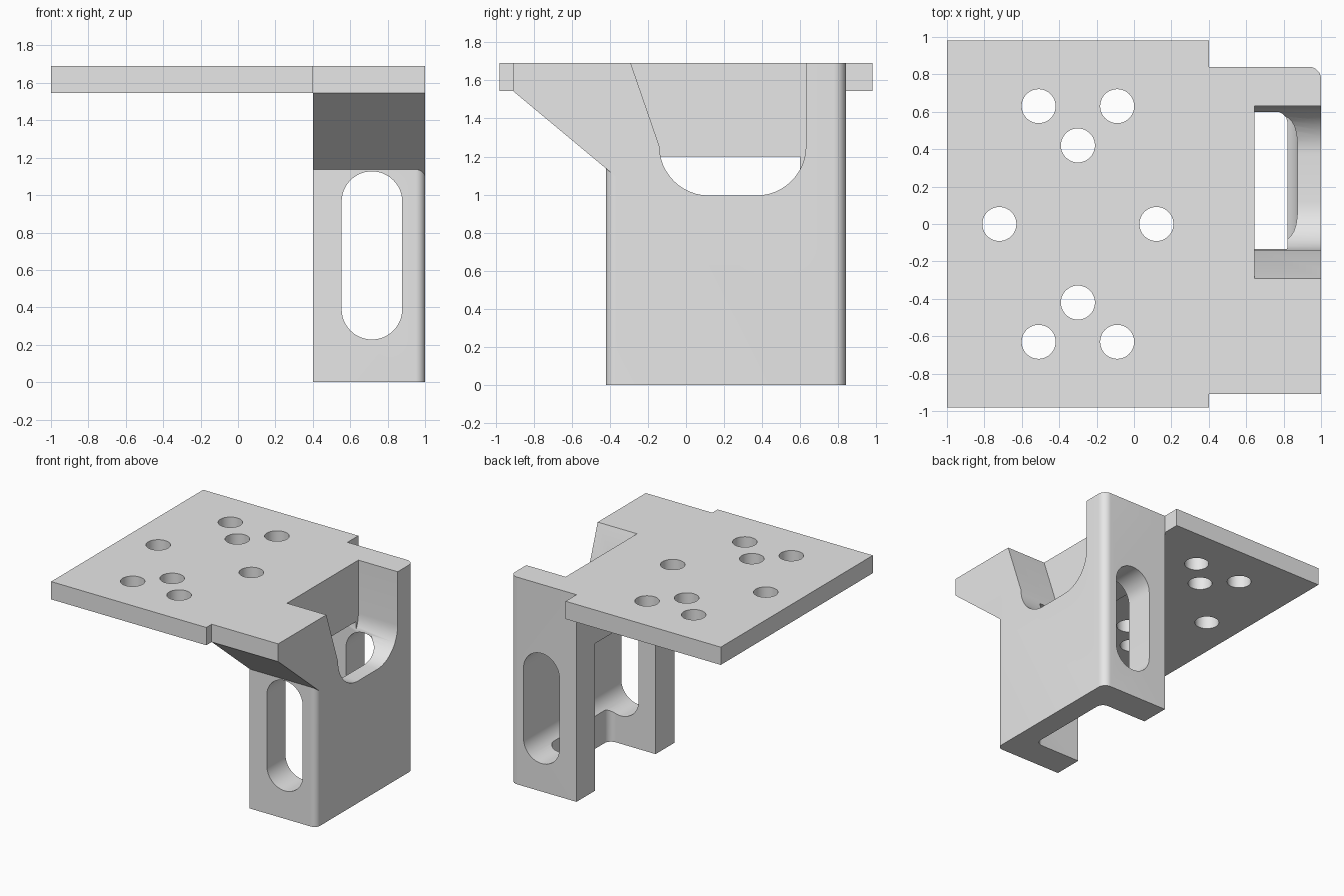
import bpy, bmesh
from math import sin, cos, pi
from mathutils import Vector

cube = bpy.data.objects.get("Cube")
if cube:
    bpy.data.objects.remove(cube, do_unlink=True)

grey = bpy.data.materials.new("light_grey")
grey.use_nodes = True
grey.diffuse_color = (0.8, 0.8, 0.8, 1)
grey.node_tree.nodes["Principled BSDF"].inputs["Base Color"].default_value = (0.8, 0.8, 0.8, 1)


def arc(cx, cy, r, start, end, steps=12):
    """Points on an arc, angles in quarter turns."""
    angles = [(start + (end - start) * i / steps) * pi / 2 for i in range(steps + 1)]
    return [(cx + r * cos(a), cy + r * sin(a)) for a in angles]


def prism(name, outline, low, high, axis="z"):
    """Extrude a closed outline along one axis."""
    place = {"x": lambda a, b, c: (c, a, b),
             "y": lambda a, b, c: (a, c, b),
             "z": lambda a, b, c: (a, b, c)}[axis]
    bm = bmesh.new()
    face = bm.faces.new([bm.verts.new(place(a, b, low)) for a, b in outline])
    grown = bmesh.ops.extrude_face_region(bm, geom=[face])["geom"]
    shift = Vector(place(0, 0, high - low))
    bmesh.ops.translate(bm, vec=shift, verts=[v for v in grown if isinstance(v, bmesh.types.BMVert)])
    bmesh.ops.recalc_face_normals(bm, faces=bm.faces)
    mesh = bpy.data.meshes.new(name)
    bm.to_mesh(mesh)
    bm.free()
    mesh.materials.append(grey)
    obj = bpy.data.objects.new(name, mesh)
    bpy.context.collection.objects.link(obj)
    return obj


def combine(target, tool, operation):
    """Apply a boolean and discard the tool."""
    tool.hide_render = True
    mod = target.modifiers.new(operation.lower(), "BOOLEAN")
    mod.operation, mod.solver, mod.object = operation, "EXACT", tool
    bpy.context.view_layer.objects.active = target
    bpy.ops.object.modifier_apply(modifier=mod.name)
    bpy.data.objects.remove(tool, do_unlink=True)


TOP, UNDER = 1.69, 1.545
INNER, OUTER = 0.4, 1.0

# Upright column with rounded outer corners
column = [(INNER, -0.42)] + arc(0.95, -0.37, 0.05, -1, 0) + arc(0.935, 0.775, 0.065, 0, 1) + [(INNER, 0.84)]
bracket = prism("mounting_bracket", column, 0, TOP)

# Top plate, and its narrower front extension over the gusset
plate = prism("plate", [(-1, -0.98), (INNER, -0.98), (INNER, -0.91), (OUTER, -0.91),
                        (OUTER, 0.5), (INNER + 0.1, 0.5), (INNER + 0.1, 0.84),
                        (INNER, 0.84), (INNER, 0.98), (-1, 0.98)], UNDER, TOP)
combine(bracket, plate, "UNION")

# Sloping gusset under the extension
gusset = prism("gusset", [(-0.91, UNDER), (-0.34, 1.07), (-0.34, 1.6), (-0.91, 1.6)], INNER, OUTER, "x")
combine(bracket, gusset, "UNION")

# Channel cavity, open at the bottom and inner side
cavity = [(0.2, -0.18)] + arc(0.76, -0.12, 0.06, -1, 0) + arc(0.76, 0.54, 0.06, 0, 1) + [(0.2, 0.6)]
combine(bracket, prism("cavity", cavity, -0.2, 1.2), "DIFFERENCE")

# Rounded access pocket in the top and outer side
pocket = [(-0.328, 1.8)] + arc(0.12, 1.255, 0.26, 2, 3) + arc(0.37, 1.255, 0.26, 3, 4) + [(0.63, 1.8)]
combine(bracket, prism("pocket", pocket, 0.645, 1.2, "x"), "DIFFERENCE")

# Long slot running through both walls
slot = arc(0.716, 0.965, 0.162, 0, 2, 24) + arc(0.716, 0.39, 0.162, 2, 4, 24)
combine(bracket, prism("slot", slot, -0.6, 1.2, "y"), "DIFFERENCE")

# Round plate holes
holes = [(-0.72, 0), (0.12, 0)]
for side in (-1, 1):
    holes += [(-0.51, side * 0.63), (-0.09, side * 0.63), (-0.3, side * 0.42)]
for x, y in holes:
    ring = arc(x, y, 0.091, 0, 4, 40)[:-1]
    combine(bracket, prism("hole", ring, 1.4, 1.8), "DIFFERENCE")

# Smooth the rounds, keep the edges crisp
bpy.ops.object.select_all(action="DESELECT")
bracket.select_set(True)
bpy.context.view_layer.objects.active = bracket
bpy.ops.object.shade_smooth_by_angle(angle=pi / 6)
